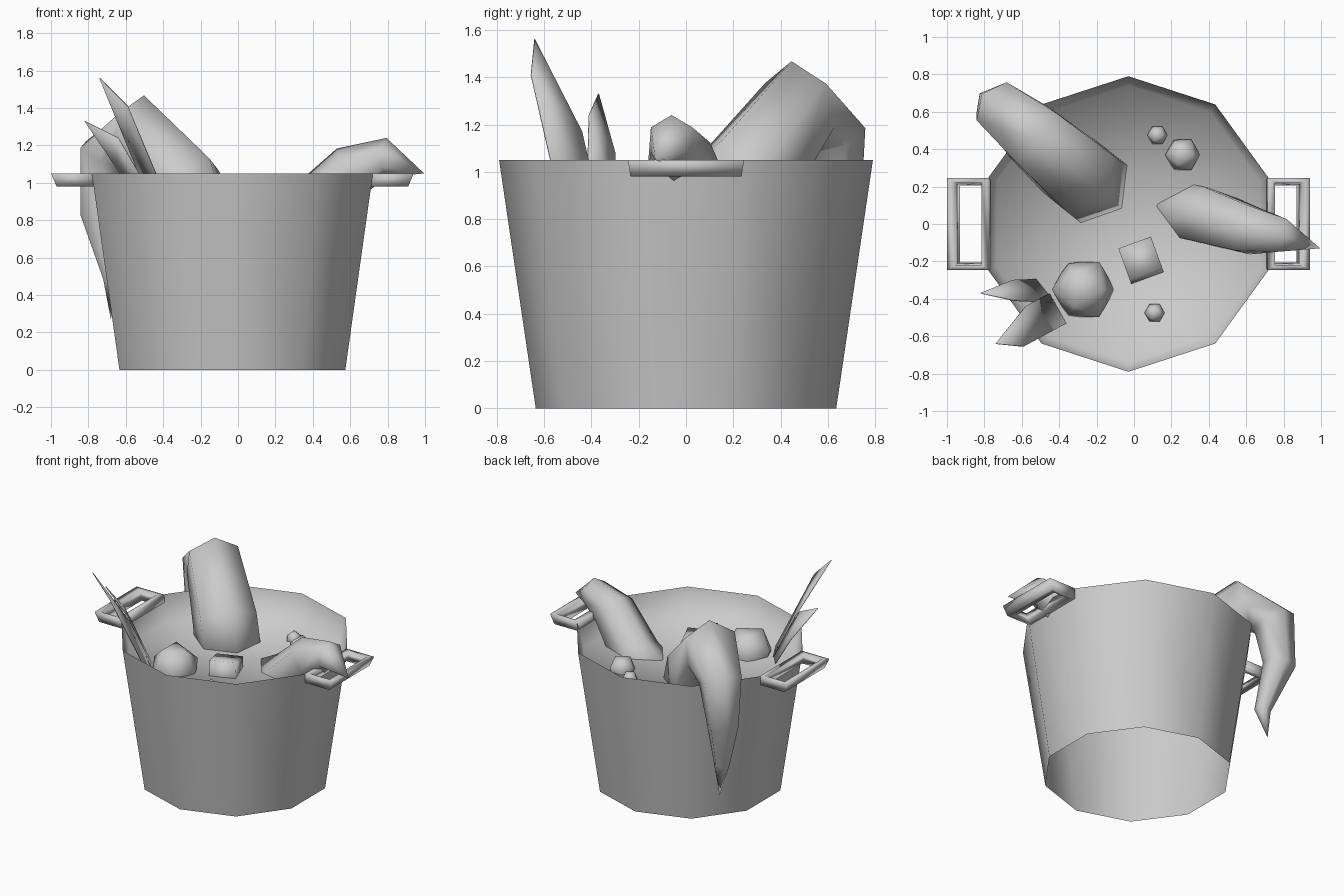
import bpy, bmesh, math
from mathutils import Vector, Matrix

if "Cube" in bpy.data.objects:
    bpy.data.objects.remove(bpy.data.objects["Cube"], do_unlink=True)

CX = -0.03        # pot axis
SOUP = 0.87       # broth level

grey = bpy.data.materials.new("plain grey")
grey.use_nodes = True
grey.diffuse_color = (0.6, 0.6, 0.6, 1)
grey.node_tree.nodes["Principled BSDF"].inputs["Base Color"].default_value = (0.6, 0.6, 0.6, 1)


def finish(name, bm, angle=None):
    """Turn a bmesh into a named object with optional smooth shading."""
    bmesh.ops.recalc_face_normals(bm, faces=bm.faces)
    mesh = bpy.data.meshes.new(name)
    bm.to_mesh(mesh)
    bm.free()
    mesh.materials.append(grey)
    obj = bpy.data.objects.new(name, mesh)
    bpy.context.collection.objects.link(obj)
    if angle:
        bpy.ops.object.select_all(action='DESELECT')
        obj.select_set(True)
        bpy.context.view_layer.objects.active = obj
        bpy.ops.object.shade_smooth_by_angle(angle=math.radians(angle))
    return obj


def bridge(bm, a, b):
    n = len(a)
    for i in range(n):
        bm.faces.new((a[i], a[(i + 1) % n], b[(i + 1) % n], b[i]))


def cap(bm, ring, point):
    tip = bm.verts.new(point)
    for i in range(len(ring)):
        bm.faces.new((ring[i], ring[(i + 1) % len(ring)], tip))


# Pot: ten-sided shell, open below, with a sharp rim, inner wall and broth surface
bm = bmesh.new()
rings = []
for r, z in [(0.635, 0), (0.79, 1.05), (0.74, SOUP)]:
    rings.append([bm.verts.new((CX + r * math.sin(k * math.tau / 10),
                                r * math.cos(k * math.tau / 10), z)) for k in range(10)])
for a, b in zip(rings, rings[1:]):
    bridge(bm, a, b)
cap(bm, rings[-1], (CX, 0, SOUP))
finish("pot", bm, 80)


# Handles: slanted rectangular frames on both sides
def handle(name, side):
    bm = bmesh.new()

    def rect(x0, x1, y, z):
        return [bm.verts.new((CX + side * x, sy * y, z))
                for x, sy in ((x0, -1), (x1, -1), (x1, 1), (x0, 1))]
    loops = [rect(0.745, 0.97, 0.245, 1.05), rect(0.735, 0.94, 0.235, 0.98),
             rect(0.775, 0.90, 0.205, 0.98), rect(0.785, 0.93, 0.22, 1.05)]
    for i in range(4):
        bridge(bm, loops[i], loops[(i + 1) % 4])
    finish(name, bm, 125)


handle("left_handle", 1)
handle("right_handle", -1)


# Tentacles: six-sided tapering tubes along a bent path
def tentacle(name, path, radii, tip):
    bm = bmesh.new()
    pts = [Vector(p) for p in path] + [Vector(tip)]
    heading = pts[-1] - pts[0]
    side = Vector((-heading.y, heading.x, 0)).normalized()
    loops = []
    for i, r in enumerate(radii):
        tangent = (pts[i + 1] - pts[max(i - 1, 0)]).normalized()
        up = tangent.cross(side).normalized()
        across = up.cross(tangent)
        loops.append([bm.verts.new(pts[i] + r * (up * math.cos(k * math.tau / 6)
                                                 + across * math.sin(k * math.tau / 6)))
                      for k in range(6)])
    for a, b in zip(loops, loops[1:]):
        bridge(bm, a, b)
    bm.faces.new(loops[0])
    cap(bm, loops[-1], tip)
    finish(name, bm, 180)


tentacle("large_tentacle",
         [(-0.22, 0.21, 0.75), (-0.29, 0.26, 0.99), (-0.545, 0.48, 1.28),
          (-0.71, 0.615, 1.15), (-0.74, 0.63, 0.83), (-0.67, 0.54, 0.49)],
         [0.23, 0.225, 0.195, 0.15, 0.11, 0.055], (-0.68, 0.58, 0.27))
tentacle("small_tentacle",
         [(0.20, 0.08, 0.73), (0.38, 0.045, 0.83), (0.61, -0.03, 1.065), (0.79, -0.06, 1.135)],
         [0.165, 0.17, 0.145, 0.105], (0.995, -0.13, 1.05))


# Leaves: thin pointed blades sticking out of the broth
def leaf(name, outline):
    bm = bmesh.new()
    v = [bm.verts.new(p) for p in outline]
    bm.faces.new((v[0], v[1], v[4]))
    bm.faces.new((v[1], v[2], v[3], v[4]))
    obj = finish(name, bm, 60)
    mod = obj.modifiers.new("thickness", 'SOLIDIFY')
    mod.thickness = 0.005
    mod.offset = 0


leaf("tall_leaf", [(-0.74, -0.64, 1.56), (-0.59, -0.655, 1.41), (-0.36, -0.53, 0.86),
                   (-0.45, -0.37, 0.86), (-0.58, -0.44, 1.17)])
leaf("short_leaf", [(-0.82, -0.37, 1.33), (-0.64, -0.41, 1.24), (-0.42, -0.42, 0.86),
                    (-0.52, -0.295, 0.86), (-0.65, -0.30, 1.08)])

# Bubbles: twenty-sided balls, one face up, half sunk in the broth
for name, x, y, r in [("large_bubble", -0.27, -0.35, 0.172), ("medium_bubble", 0.26, 0.37, 0.095),
                      ("back_bubble", 0.125, 0.475, 0.055), ("front_bubble", 0.11, -0.475, 0.055)]:
    bm = bmesh.new()
    bmesh.ops.create_icosphere(bm, subdivisions=1, radius=r)
    bm.faces.ensure_lookup_table()
    top = bm.faces[0]
    level = top.calc_center_median().rotation_difference(Vector((0, 0, 1))).to_matrix()
    bmesh.ops.rotate(bm, verts=bm.verts, matrix=level)
    corner = top.verts[0].co
    spin = Matrix.Rotation(-math.atan2(corner.y, corner.x), 3, 'Z')
    bmesh.ops.rotate(bm, verts=bm.verts, matrix=spin)
    bmesh.ops.translate(bm, verts=bm.verts, vec=(x, y, SOUP + 0.01))
    finish(name, bm, 180)

# Food chunk: tilted soft cube floating in the broth
bm = bmesh.new()
bmesh.ops.create_cube(bm, size=0.185)
turn = Matrix.Rotation(math.radians(20), 4, 'Z') @ Matrix.Rotation(math.radians(-10), 4, 'X')
bmesh.ops.transform(bm, verts=bm.verts, matrix=Matrix.Translation((0.04, -0.2, SOUP)) @ turn)
finish("food_chunk", bm, 180)
